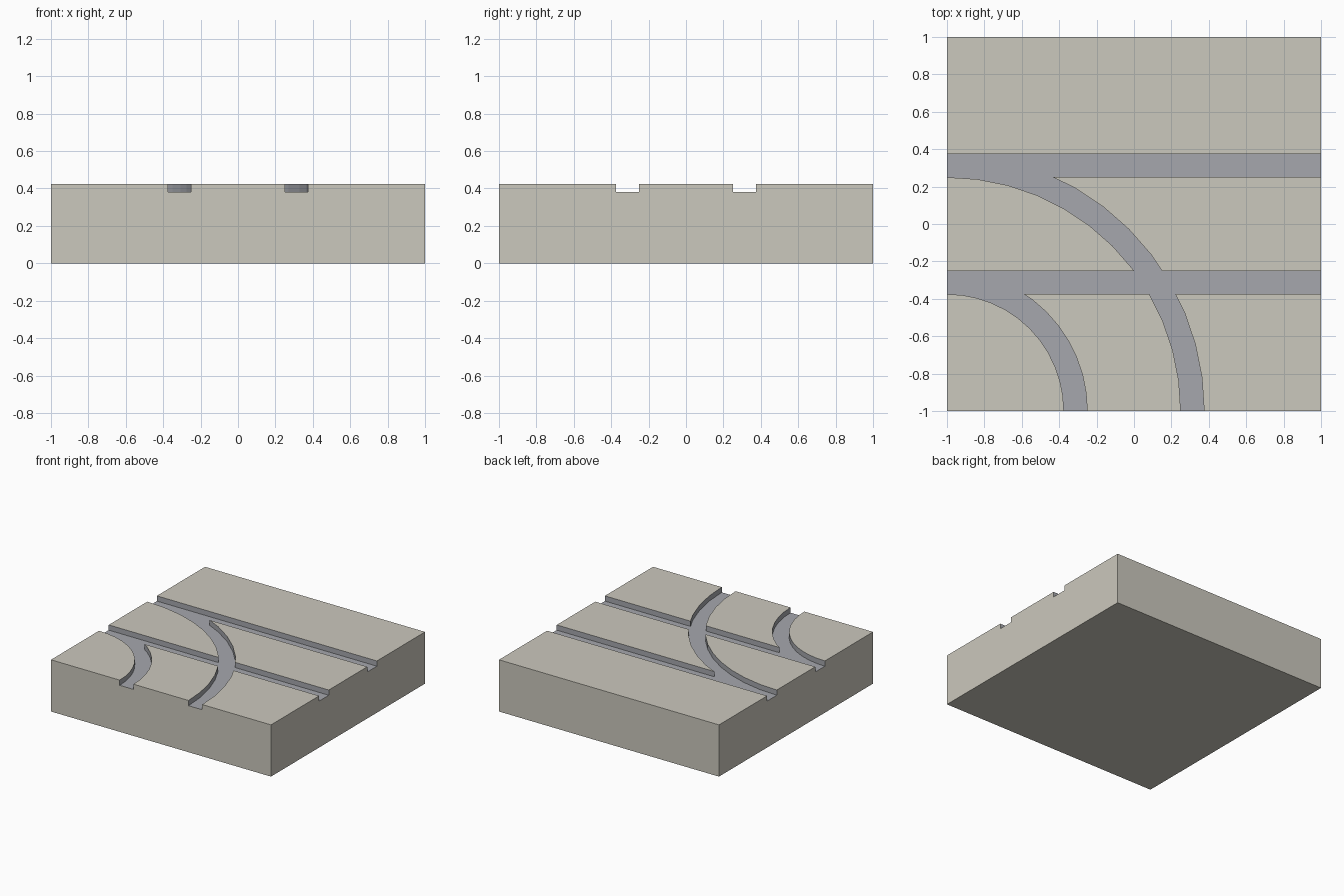
import bpy, bmesh, math

if "Cube" in bpy.data.objects:
    bpy.data.objects.remove(bpy.data.objects["Cube"])

TOP, FLOOR = 0.425, 0.382
INNER, OUTER = 0.25, 0.375      # groove edges, measured from the tile's middle


def material(name, rgb):
    mat = bpy.data.materials.new(name)
    mat.diffuse_color = (*rgb, 1)
    mat.use_nodes = True
    mat.node_tree.nodes["Principled BSDF"].inputs["Base Color"].default_value = mat.diffuse_color
    return mat


stone = material("beige_stone", (0.60, 0.58, 0.51))
rut = material("grey_groove", (0.38, 0.39, 0.42))


def prism(name, outline, z0, z1, slot):
    """Extrude a counter-clockwise outline from z0 to z1."""
    bm = bmesh.new()
    base = bm.faces.new([bm.verts.new((x, y, z0)) for x, y in outline])
    ext = bmesh.ops.extrude_face_region(bm, geom=[base], use_keep_orig=True)
    for v in ext["geom"]:
        if isinstance(v, bmesh.types.BMVert):
            v.co.z = z1
    bmesh.ops.recalc_face_normals(bm, faces=bm.faces)
    for f in bm.faces:
        f.material_index = slot
    mesh = bpy.data.meshes.new(name)
    bm.to_mesh(mesh)
    bm.free()
    mesh.materials.append(stone)
    mesh.materials.append(rut)
    obj = bpy.data.objects.new(name, mesh)
    bpy.context.collection.objects.link(obj)
    return obj


def arc(r, steps=12):
    """Quarter arc about the front left corner, run on past both tile edges."""
    pts = [(-1 + r * math.cos(a), -1 + r * math.sin(a))
           for a in (math.pi / 2 * i / steps for i in range(steps + 1))]
    return [(r - 1, -1.1)] + pts + [(-1.1, r - 1)]


# Track tile
tile = prism("track_tile", [(-1, -1), (1, -1), (1, 1), (-1, 1)], 0, TOP, 0)

# Straight and curved groove cutters
cutters = []
for label, lo, hi in (("near", -OUTER, -INNER), ("far", INNER, OUTER)):
    straight = [(-1.1, lo), (1.1, lo), (1.1, hi), (-1.1, hi)]
    curve = arc(1 + hi) + arc(1 + lo)[::-1]
    cutters.append(prism(label + "_straight_groove_cutter", straight, FLOOR, 0.6, 1))
    cutters.append(prism(label + "_curved_groove_cutter", curve, FLOOR, 0.6, 1))

for cutter in cutters:
    cut = tile.modifiers.new(cutter.name, "BOOLEAN")
    cut.operation = "DIFFERENCE"
    cut.solver = "EXACT"
    cut.object = cutter
    cutter.hide_render = True
    cutter.display_type = "WIRE"
